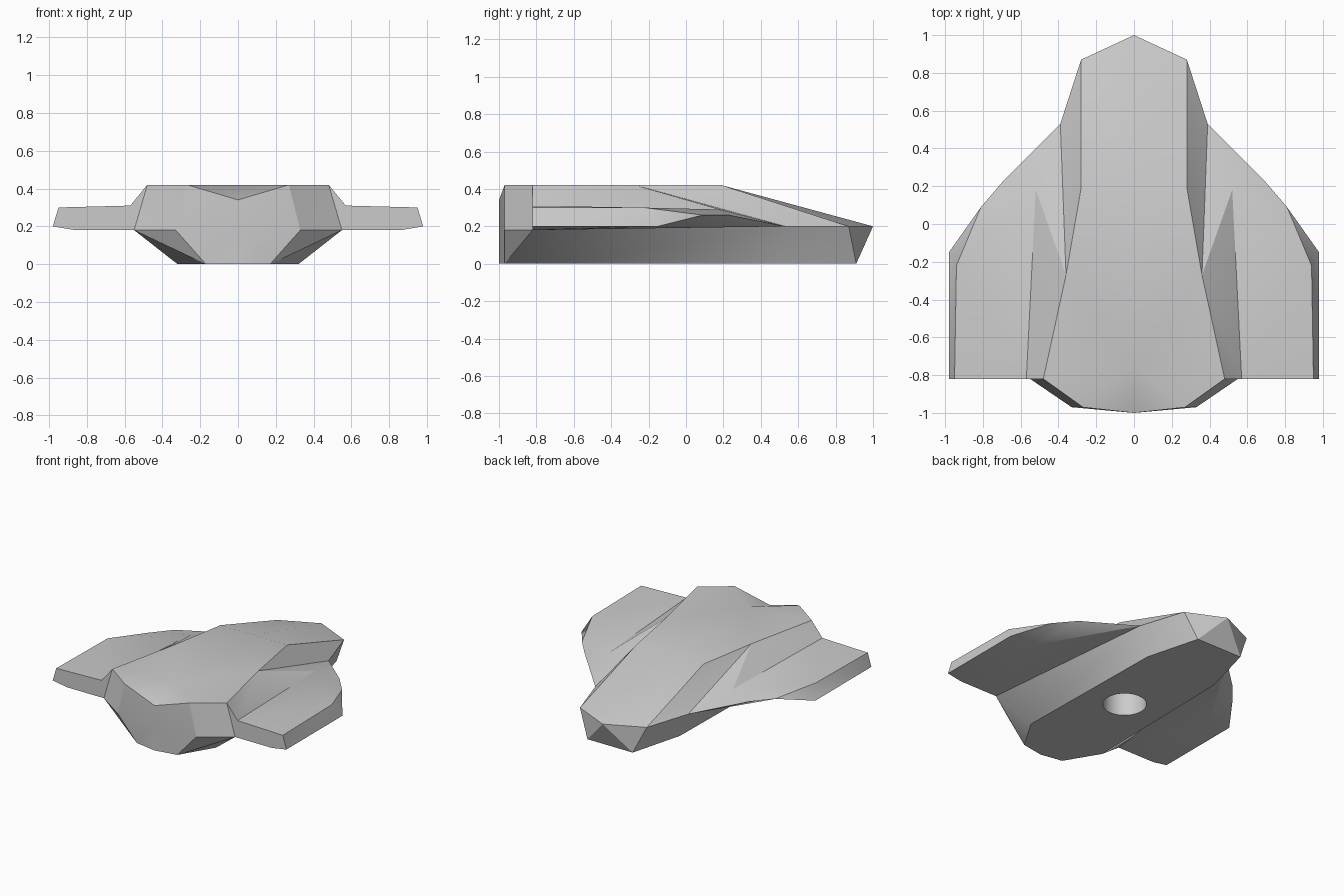
import bpy, bmesh, math

if "Cube" in bpy.data.objects:
    bpy.data.objects.remove(bpy.data.objects["Cube"], do_unlink=True)

grey = bpy.data.materials.new("light_grey")
grey.use_nodes = True
colour = (0.6, 0.6, 0.6, 1)
grey.diffuse_color = colour
grey.node_tree.nodes["Principled BSDF"].inputs["Base Color"].default_value = colour

# Named corner points of the left half
points = dict(
    # deck
    deck_dip=(0, -1, .34), deck_mid=(0, -.75, .42), deck_front=(.27, -.97, .42),
    deck_corner=(.48, -.82, .42), deck_waist=(.36, -.27, .42),
    ramp_side=(.28, .19, .42), ramp_mid=(0, .19, .42),
    # widest line of the hull
    belt_mid=(0, -1, .18), belt_front=(.33, -.97, .18), belt_corner=(.55, -.82, .18),
    belt_wing=(.39, .53, .2), belt_tail=(.28, .87, .2), tip=(0, 1, .2),
    # flat keel
    keel_mid=(0, -1, 0), keel_front=(.17, -.97, 0), keel_wide=(.32, -.72, 0),
    keel_narrow=(.3, .5, 0), keel_tail=(.19, .91, 0), keel_end=(0, .91, 0),
    # wing
    root=(.57, -.82, .31), root_tail=(.52, .18, .29), top_end=(.95, -.82, .3),
    top_bend=(.94, -.22, .3), edge_end=(.98, -.82, .2), edge_bend=(.98, -.15, .2),
    edge_outer=(.81, .09, .26), edge_inner=(.69, .23, .26),
    under_end=(.86, -.82, .18), under_bend=(.8, -.15, .19),
)

# Panels, each listed by its corner names
panels = [
    # deck and sloping ramp
    "deck_dip deck_front deck_mid",
    "deck_mid deck_front deck_corner deck_waist",
    "deck_mid deck_waist ramp_side ramp_mid",
    "ramp_mid ramp_side belt_tail tip",
    # blunt front
    "deck_dip belt_mid belt_front deck_front",
    "belt_mid keel_mid keel_front belt_front",
    "deck_front belt_front belt_corner deck_corner",
    "belt_front keel_front belt_corner",
    # lower sides and pointed end
    "belt_corner keel_front keel_wide",
    "belt_corner keel_wide keel_narrow belt_wing",
    "belt_wing keel_narrow keel_tail belt_tail",
    "belt_tail keel_tail tip",
    "tip keel_tail keel_end",
    "keel_mid keel_end keel_tail keel_narrow keel_wide keel_front",
    # upper sides
    "ramp_side deck_waist belt_wing belt_tail",
    "deck_waist root_tail belt_wing",
    "deck_waist deck_corner root root_tail",
    # wing top and bevelled tip
    "root top_end top_bend root_tail",
    "root_tail top_bend edge_outer edge_inner",
    "root_tail edge_inner belt_wing",
    "top_end edge_end edge_bend top_bend",
    "top_bend edge_bend edge_outer",
    # wing end and underside
    "deck_corner belt_corner root",
    "root belt_corner under_end edge_end top_end",
    "belt_corner belt_wing under_bend under_end",
    "under_end under_bend edge_bend edge_end",
    "under_bend edge_outer edge_bend",
    "under_bend belt_wing edge_inner edge_outer",
]

bm = bmesh.new()
for side in (1, -1):
    verts = {n: bm.verts.new((side * x, y, z)) for n, (x, y, z) in points.items()}
    for panel in panels:
        bm.faces.new([verts[n] for n in panel.split()])
bmesh.ops.remove_doubles(bm, verts=bm.verts, dist=.001)
bmesh.ops.triangulate(bm, faces=[f for f in bm.faces if len(f.verts) == 4])
bmesh.ops.recalc_face_normals(bm, faces=bm.faces)
mesh = bpy.data.meshes.new("hull")
bm.to_mesh(mesh)
bm.free()
mesh.materials.append(grey)
hull = bpy.data.objects.new("hull", mesh)
bpy.context.collection.objects.link(hull)

# Round stand socket cut into the keel
bpy.ops.mesh.primitive_cylinder_add(vertices=32, radius=.15, depth=.5, location=(0, -.1, 0))
cutter = bpy.context.object
cutter.name = "socket_cutter"
cutter.hide_render = True
cutter.data.materials.append(grey)
cut = hull.modifiers.new("socket", "BOOLEAN")
cut.operation = "DIFFERENCE"
cut.solver = "EXACT"
cut.object = cutter

bpy.ops.object.select_all(action="DESELECT")
hull.select_set(True)
bpy.context.view_layer.objects.active = hull
bpy.ops.object.modifier_apply(modifier="socket")
bpy.data.objects.remove(cutter, do_unlink=True)
bpy.ops.object.shade_smooth_by_angle(angle=math.radians(30))
